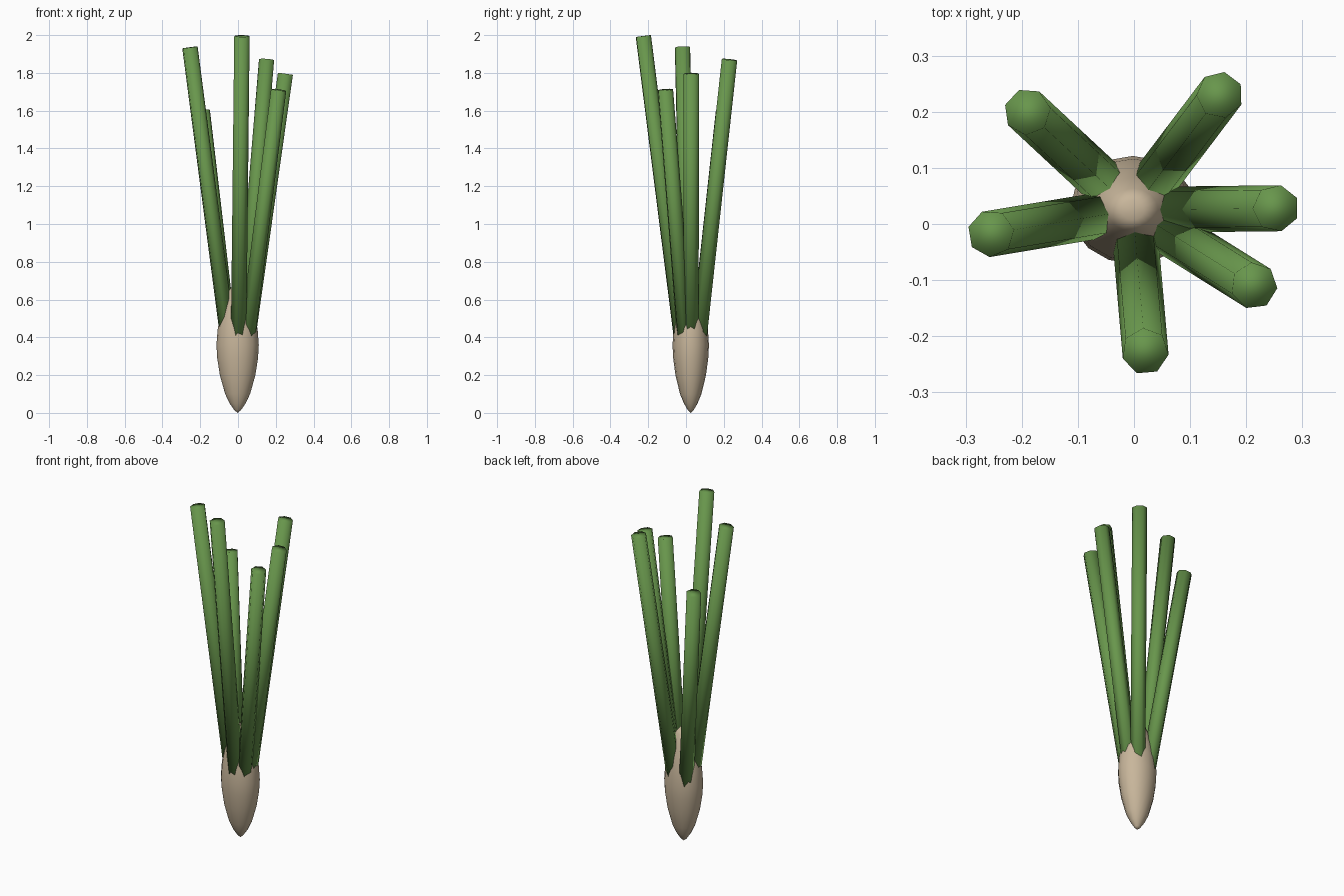
import bpy, bmesh, math
from mathutils import Matrix, Vector

cube = bpy.data.objects.get("Cube")
if cube:
    bpy.data.objects.remove(cube, do_unlink=True)


def material(name, rgb):
    mat = bpy.data.materials.new(name)
    mat.use_nodes = True
    mat.diffuse_color = (*rgb, 1)
    mat.node_tree.nodes["Principled BSDF"].inputs["Base Color"].default_value = (*rgb, 1)
    return mat


def add_object(name, bm, mat):
    bmesh.ops.recalc_face_normals(bm, faces=bm.faces)
    for face in bm.faces:
        face.smooth = True
    mesh = bpy.data.meshes.new(name)
    bm.to_mesh(mesh)
    bm.free()
    mesh.materials.append(mat)
    obj = bpy.data.objects.new(name, mesh)
    bpy.context.collection.objects.link(obj)
    return obj


green = material("leaf green", (0.138, 0.305, 0.072))
tan = material("bulb tan", (0.578, 0.468, 0.328))
CENTRE = Vector((-0.002, 0.025, 0))

# Bulb: a lathed profile (radius, height), slightly flattened front to back
profile = [(0, 0), (0.018, 0.015), (0.042, 0.05), (0.066, 0.1), (0.094, 0.2),
           (0.108, 0.29), (0.112, 0.36), (0.106, 0.44), (0.092, 0.52),
           (0.067, 0.6), (0.045, 0.65), (0.02, 0.68), (0, 0.67)]
bm = bmesh.new()
verts = [bm.verts.new((r, 0, z)) for r, z in profile]
edges = [bm.edges.new(pair) for pair in zip(verts, verts[1:])]
bmesh.ops.spin(bm, geom=verts + edges, axis=(0, 0, 1), cent=(0, 0, 0),
               angle=math.tau, steps=16, use_duplicate=False)
bmesh.ops.remove_doubles(bm, verts=bm.verts, dist=0.0005)
bmesh.ops.scale(bm, vec=(1, 0.86, 1), verts=bm.verts)
bmesh.ops.translate(bm, vec=CENTRE, verts=bm.verts)
add_object("bulb", bm, tan)

# Stalks: seven-sided rods fanning out from the bulb, flat side outward
tips = {
    "left_stalk": (0.253, 0.028, 1.795),
    "front_left_stalk": (0.214, -0.11, 1.71),
    "front_stalk": (0.02, -0.227, 1.995),
    "right_stalk": (-0.255, -0.017, 1.935),
    "back_right_stalk": (-0.19, 0.2, 1.6),
    "back_left_stalk": (0.153, 0.23, 1.87),
}
for name, tip in tips.items():
    tip = Vector(tip)
    direction = (tip - CENTRE).normalized()
    base = CENTRE + direction * 0.3
    inward = Vector((-direction.x, -direction.y, 0))
    inward = (inward - direction * inward.dot(direction)).normalized()
    side = direction.cross(inward)
    turn = Matrix((inward, side, direction)).transposed().to_4x4()
    bm = bmesh.new()
    bmesh.ops.create_cone(bm, cap_ends=True, segments=7, radius1=0.042,
                          radius2=0.042, depth=(tip - base).length)
    # Start the ring of sides with a corner facing the middle
    first = max(bm.verts, key=lambda v: v.co.x).co
    bmesh.ops.rotate(bm, verts=bm.verts, cent=(0, 0, 0),
                     matrix=Matrix.Rotation(-math.atan2(first.y, first.x), 3, "Z"))
    bm.transform(Matrix.Translation((tip + base) / 2) @ turn)
    add_object(name, bm, green)
